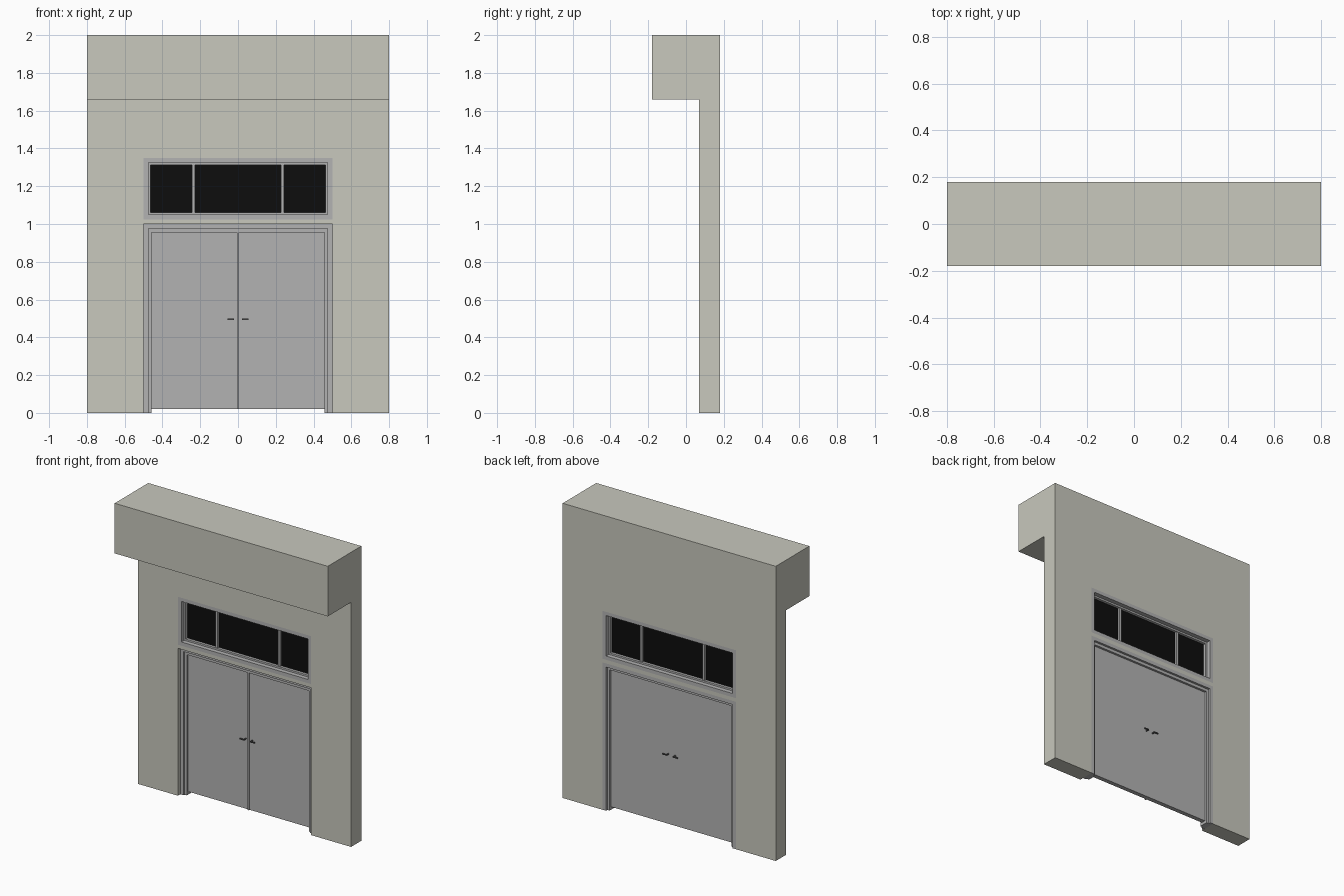
import bpy, bmesh
from mathutils import Vector

cube = bpy.data.objects.get("Cube")
if cube:
    bpy.data.objects.remove(cube, do_unlink=True)


def material(name, r, g, b):
    m = bpy.data.materials.new(name)
    m.use_nodes = True
    m.diffuse_color = (r, g, b, 1)
    m.node_tree.nodes["Principled BSDF"].inputs["Base Color"].default_value = (r, g, b, 1)
    return m


wall_paint = material("warm_grey_wall", 0.58, 0.58, 0.51)
grey = material("grey_metal", 0.45, 0.45, 0.45)
glass = material("black_glass", 0.004, 0.004, 0.004)
dark = material("dark_handle", 0.11, 0.11, 0.11)


def prism(name, points, offset, mat):
    """Extrude a flat outline along an offset vector."""
    bm = bmesh.new()
    face = bm.faces.new([bm.verts.new(p) for p in points])
    grown = bmesh.ops.extrude_face_region(bm, geom=[face])["geom"]
    verts = [v for v in grown if isinstance(v, bmesh.types.BMVert)]
    bmesh.ops.translate(bm, verts=verts, vec=Vector(offset))
    bmesh.ops.recalc_face_normals(bm, faces=bm.faces)
    mesh = bpy.data.meshes.new(name)
    bm.to_mesh(mesh)
    bm.free()
    mesh.materials.append(mat)
    ob = bpy.data.objects.new(name, mesh)
    bpy.context.collection.objects.link(ob)
    return ob


def box(name, x0, x1, y0, y1, z0, z1, mat):
    outline = [(x0, y0, z0), (x1, y0, z0), (x1, y0, z1), (x0, y0, z1)]
    return prism(name, outline, (0, y1 - y0, 0), mat)


def arch(name, outer, inner, top, inner_top, y0, y1):
    """Door surround, open at the floor."""
    pts = [(-outer, 0), (-outer, top), (outer, top), (outer, 0),
           (inner, 0), (inner, inner_top), (-inner, inner_top), (-inner, 0)]
    return prism(name, [(x, y0, z) for x, z in pts], (0, y1 - y0, 0), grey)


def ring(name, half, z0, z1, width, y0, y1):
    """Rectangular surround made of two rails and two stiles."""
    box(name + "_bottom", -half, half, y0, y1, z0, z0 + width, grey)
    box(name + "_top", -half, half, y0, y1, z1 - width, z1, grey)
    for side, s in (("left", 1), ("right", -1)):
        x0, x1 = sorted((s * half, s * (half - width)))
        box(f"{name}_{side}", x0, x1, y0, y1, z0 + width, z1 - width, grey)


# Wall with overhanging canopy, cut for the door and the window
FRONT, BACK = 0.07, 0.18
profile = [(FRONT, 0), (BACK, 0), (BACK, 2), (-0.18, 2), (-0.18, 1.66), (FRONT, 1.66)]
wall = prism("wall_and_canopy", [(-0.8, y, z) for y, z in profile], (1.6, 0, 0), wall_paint)
for name, z0, z1 in (("door_cutter", -0.1, 1.0), ("window_cutter", 1.025, 1.35)):
    cutter = box(name, -0.5, 0.5, 0, 0.3, z0, z1, wall_paint)
    cutter.hide_render = True
    mod = wall.modifiers.new(name, "BOOLEAN")
    mod.operation = "DIFFERENCE"
    mod.solver = "EXACT"
    mod.object = cutter
    bpy.context.view_layer.objects.active = wall
    bpy.ops.object.modifier_apply(modifier=name)
    bpy.data.objects.remove(cutter, do_unlink=True)

# Stepped door frame
arch("door_casing", 0.5, 0.475, 1.0, 0.975, 0.095, BACK)
arch("door_stop", 0.475, 0.458, 0.975, 0.955, 0.105, 0.165)

# Door leaves, centre cover strip and lever handles on both faces
for side, s in (("left", 1), ("right", -1)):
    x0, x1 = sorted((0, s * 0.458))
    box(f"{side}_door_leaf", x0, x1, 0.12, 0.15, 0.02, 0.955, grey)
    for face, y, d in (("front", 0.12, -1), ("back", 0.15, 1)):
        x0, x1 = sorted((s * 0.022, s * 0.056))
        y0, y1 = sorted((y + d * 0.018, y + d * 0.025))
        box(f"{side}_{face}_lever", x0, x1, y0, y1, 0.492, 0.499, dark)
        x0, x1 = sorted((s * 0.022, s * 0.029))
        y0, y1 = sorted((y, y + d * 0.018))
        box(f"{side}_{face}_lever_stem", x0, x1, y0, y1, 0.492, 0.499, dark)
box("door_cover_strip", -0.004, 0.004, 0.11, 0.12, 0.02, 0.955, grey)

# Transom window: flush casing, recessed sash, glass and mullions
ring("window_casing", 0.5, 1.025, 1.35, 0.025, FRONT, BACK)
ring("window_sash", 0.475, 1.05, 1.325, 0.012, 0.1, 0.15)
box("window_glass", -0.463, 0.463, 0.118, 0.132, 1.062, 1.313, glass)
for side, x in (("left", 0.235), ("right", -0.235)):
    box(f"{side}_mullion", x - 0.008, x + 0.008, 0.104, 0.146, 1.062, 1.313, grey)
